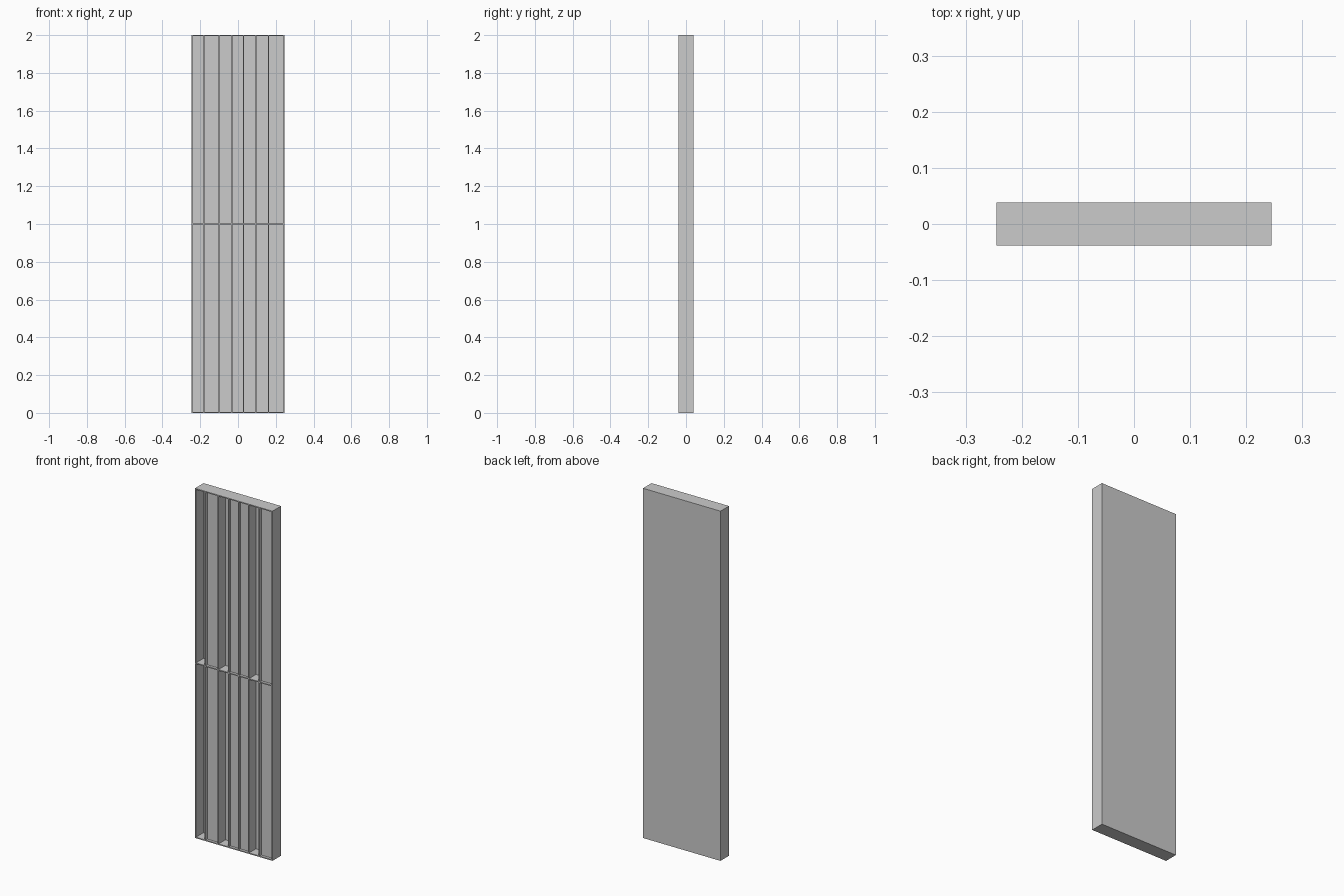
import bpy
import bmesh
from mathutils import Matrix, Vector

if "Cube" in bpy.data.objects:
    bpy.data.objects.remove(bpy.data.objects["Cube"])

W, D, H = 0.49, 0.077, 2.0
T = 0.006                                            # frame and divider thickness
DIVIDERS = [-0.242, -0.181, -0.099, -0.033, 0.03, 0.094, 0.161, 0.242]
DEPTHS = [0.068, 0.015, 0.062, 0.015, 0.015, 0.062, 0.015]
SHELVES = [0.003, 1.0, 1.997]


def add_box(bm, lo, hi):
    lo, hi = Vector(lo), Vector(hi)
    m = Matrix.Translation((lo + hi) / 2) @ Matrix.Diagonal((*(hi - lo), 1))
    bmesh.ops.create_cube(bm, size=1, matrix=m)


def make_object(name, boxes):
    bm = bmesh.new()
    for lo, hi in boxes:
        add_box(bm, lo, hi)
    mesh = bpy.data.meshes.new(name)
    bm.to_mesh(mesh)
    bm.free()
    obj = bpy.data.objects.new(name, mesh)
    bpy.context.collection.objects.link(obj)
    return obj


# Solid upright panel
panel = make_object("panel", [((-W/2, -D/2, 0), (W/2, D/2, H))])

# Two rows of recesses, alternating deep slots and shallow slat faces
recesses = []
for z0, z1 in zip(SHELVES, SHELVES[1:]):
    for x0, x1, depth in zip(DIVIDERS, DIVIDERS[1:], DEPTHS):
        recesses.append(((x0 + T/2, -D/2 - 0.05, z0 + T/2),
                         (x1 - T/2, -D/2 + depth, z1 - T/2)))
cutter = make_object("recess_cutter", recesses)
cutter.hide_render = True
cutter.hide_viewport = True

# Carve the front
cut = panel.modifiers.new("recesses", 'BOOLEAN')
cut.operation = 'DIFFERENCE'
cut.solver = 'EXACT'
cut.object = cutter
